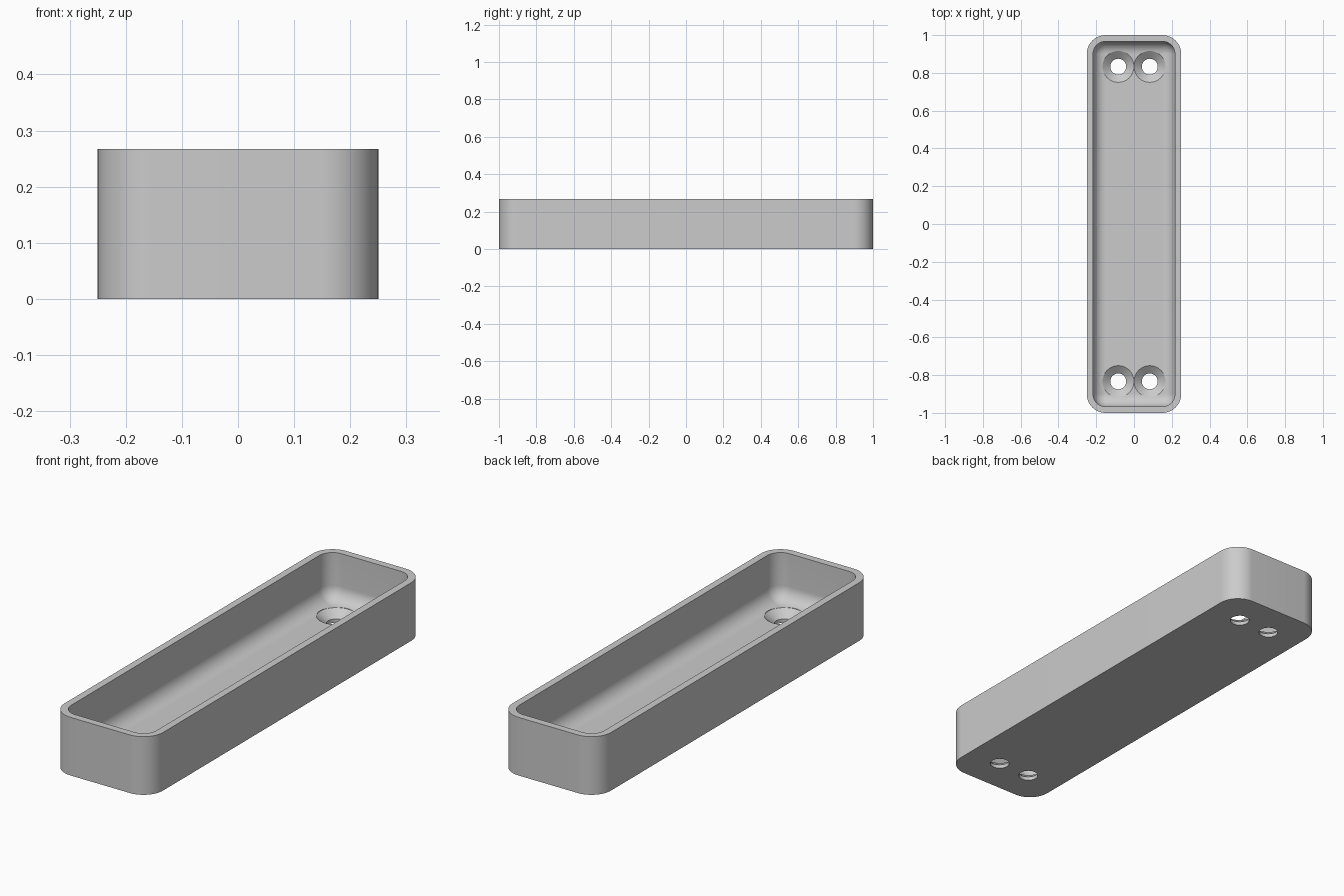
import bpy, bmesh
from math import cos, sin, pi, radians

if "Cube" in bpy.data.objects:
    bpy.data.objects.remove(bpy.data.objects["Cube"], do_unlink=True)

HALF_X, HALF_Y, HEIGHT = 0.25, 1.0, 0.267
CORNER, WALL, FLOOR = 0.1, 0.0333, 0.05
FILLET = CORNER - WALL
CORNER_STEPS, FILLET_STEPS = 16, 12

grey = bpy.data.materials.new("plain grey")
grey.use_nodes = True
colour = (0.6, 0.6, 0.6, 1)
grey.diffuse_color = colour
grey.node_tree.nodes["Principled BSDF"].inputs["Base Color"].default_value = colour


def rounded_loop(bm, inset, z):
    """Ring of vertices round the tray outline, moved inwards by inset."""
    r = CORNER - inset
    ring = []
    for k, (sx, sy) in enumerate([(1, 1), (-1, 1), (-1, -1), (1, -1)]):
        for i in range(CORNER_STEPS + 1):
            a = (k + i / CORNER_STEPS) * pi / 2
            ring.append(bm.verts.new((sx * (HALF_X - CORNER) + r * cos(a),
                                      sy * (HALF_Y - CORNER) + r * sin(a), z)))
    return ring


def loft(bm, rings):
    """Skin successive rings and cap both ends."""
    n = len(rings[0])
    for a, b in zip(rings, rings[1:]):
        for i in range(n):
            j = (i + 1) % n
            bm.faces.new((a[i], a[j], b[j], b[i]))
    bm.faces.new(rings[0][::-1])
    bm.faces.new(rings[-1])


def finish(bm, name):
    bmesh.ops.remove_doubles(bm, verts=bm.verts, dist=1e-5)
    bmesh.ops.recalc_face_normals(bm, faces=bm.faces)
    mesh = bpy.data.meshes.new(name)
    bm.to_mesh(mesh)
    bm.free()
    mesh.materials.append(grey)
    ob = bpy.data.objects.new(name, mesh)
    bpy.context.collection.objects.link(ob)
    return ob


# Tray: outer wall, flat rim, inner wall, then a rounded fillet into the floor
bm = bmesh.new()
section = [(0, 0), (0, HEIGHT), (WALL, HEIGHT)]
for i in range(FILLET_STEPS + 1):
    a = i / FILLET_STEPS * pi / 2
    section.append((WALL + FILLET * (1 - cos(a)), FLOOR + FILLET * (1 - sin(a))))
loft(bm, [rounded_loop(bm, inset, z) for inset, z in section])
tray = finish(bm, "tray")

# Cutter: four countersunk screw holes, paired at each end
bm = bmesh.new()
profile = [(0.042, -0.05), (0.042, 0.017), (0.083, FLOOR), (0.083, 0.14)]
SIDES = 48
for x in (-0.0833, 0.0833):
    for y in (-0.833, 0.833):
        loft(bm, [[bm.verts.new((x + r * cos(2 * pi * i / SIDES),
                                 y + r * sin(2 * pi * i / SIDES), z))
                   for i in range(SIDES)] for r, z in profile])
cutter = finish(bm, "screw_hole_cutter")
cutter.hide_render = True

# Cut the holes, then smooth the curved faces
cut = tray.modifiers.new("screw holes", "BOOLEAN")
cut.operation = "DIFFERENCE"
cut.solver = "EXACT"
cut.object = cutter
bpy.ops.object.select_all(action="DESELECT")
tray.select_set(True)
bpy.context.view_layer.objects.active = tray
bpy.ops.object.modifier_apply(modifier=cut.name)
bpy.data.objects.remove(cutter, do_unlink=True)
bpy.ops.object.shade_smooth_by_angle(angle=radians(30))
